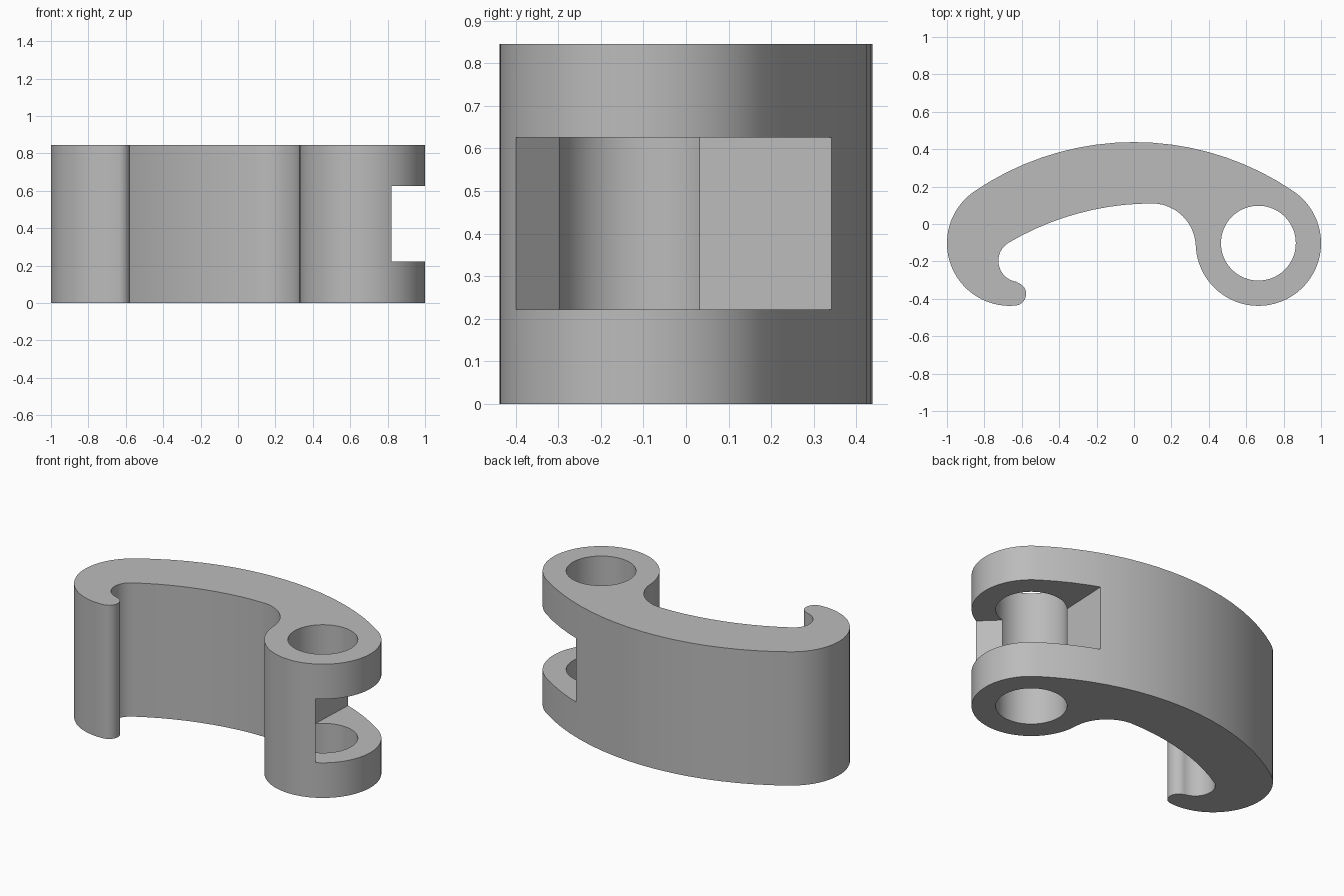
import bpy, bmesh
from math import radians, cos, sin, ceil

cube = bpy.data.objects.get("Cube")
if cube:
    bpy.data.objects.remove(cube, do_unlink=True)

HEIGHT = 0.845
END_X, END_Y, END_R = 0.665, -0.1025, 0.335   # round ends, same on both sides

grey = bpy.data.materials.new("plain grey")
grey.use_nodes = True
colour = (0.5, 0.5, 0.5, 1)
grey.diffuse_color = colour
grey.node_tree.nodes["Principled BSDF"].inputs["Base Color"].default_value = colour


def arc(cx, cy, r, start, end):
    """Points along an arc, angles in degrees."""
    n = max(10, ceil(abs(end - start) / 4))
    angles = [radians(start + (end - start) * i / n) for i in range(n + 1)]
    return [(cx + r * cos(a), cy + r * sin(a)) for a in angles]


def prism(name, outline, z0, z1):
    """Extrude a counter-clockwise outline from z0 to z1."""
    bm = bmesh.new()
    face = bm.faces.new([bm.verts.new((x, y, z0)) for x, y in outline])
    top = bmesh.ops.extrude_face_region(bm, geom=[face])["geom"]
    for v in top:
        if isinstance(v, bmesh.types.BMVert):
            v.co.z = z1
    bmesh.ops.remove_doubles(bm, verts=bm.verts, dist=0.0005)
    bmesh.ops.recalc_face_normals(bm, faces=bm.faces)
    mesh = bpy.data.meshes.new(name)
    bm.to_mesh(mesh)
    bm.free()
    mesh.materials.append(grey)
    obj = bpy.data.objects.new(name, mesh)
    bpy.context.collection.objects.link(obj)
    return obj


# Hooked arm: a chain of tangent arcs
outline = (
    arc(END_X, END_Y, END_R, 182.3, 415.7)            # eye end
    + arc(0, -1.078, 1.5158, 55.7, 124.3)             # bowed back
    + arc(-END_X, END_Y, END_R, 124.3, 275.4)         # hook end
    + arc(-0.6395, -0.3738, 0.0625, 275.4, 441.2)     # hook tip
    + arc(-0.612, -0.197, 0.113, 261.2, 120.5)        # inside of hook
    + arc(0.10, -1.407, 1.517, 120.5, 90)             # underside of arm
    + arc(0.095, -0.125, 0.235, 90, 2.3)              # fillet to eye
)
body = prism("hooked_arm", outline, 0, HEIGHT)

# Pin hole and the V-shaped slot between the two lugs
hole = prism("pin_hole_cutter", arc(END_X, END_Y, 0.2, 0, 360)[:-1], -0.1, HEIGHT + 0.1)
slot = prism("lug_slot_cutter",
             [(0.511, -0.10), (1.439, -1), (1.6, -1), (1.6, 0.8), (0.55, 0.8)],
             0.222, 0.625)

bpy.context.view_layer.objects.active = body
for cutter in (hole, slot):
    cutter.hide_render = True
    mod = body.modifiers.new(cutter.name, "BOOLEAN")
    mod.operation = "DIFFERENCE"
    mod.solver = "EXACT"
    mod.object = cutter
    bpy.ops.object.modifier_apply(modifier=mod.name)
    bpy.data.objects.remove(cutter, do_unlink=True)

# Smooth walls, crisp rims
for obj in bpy.context.selected_objects:
    obj.select_set(False)
body.select_set(True)
bpy.ops.object.shade_smooth_by_angle(angle=radians(30))
